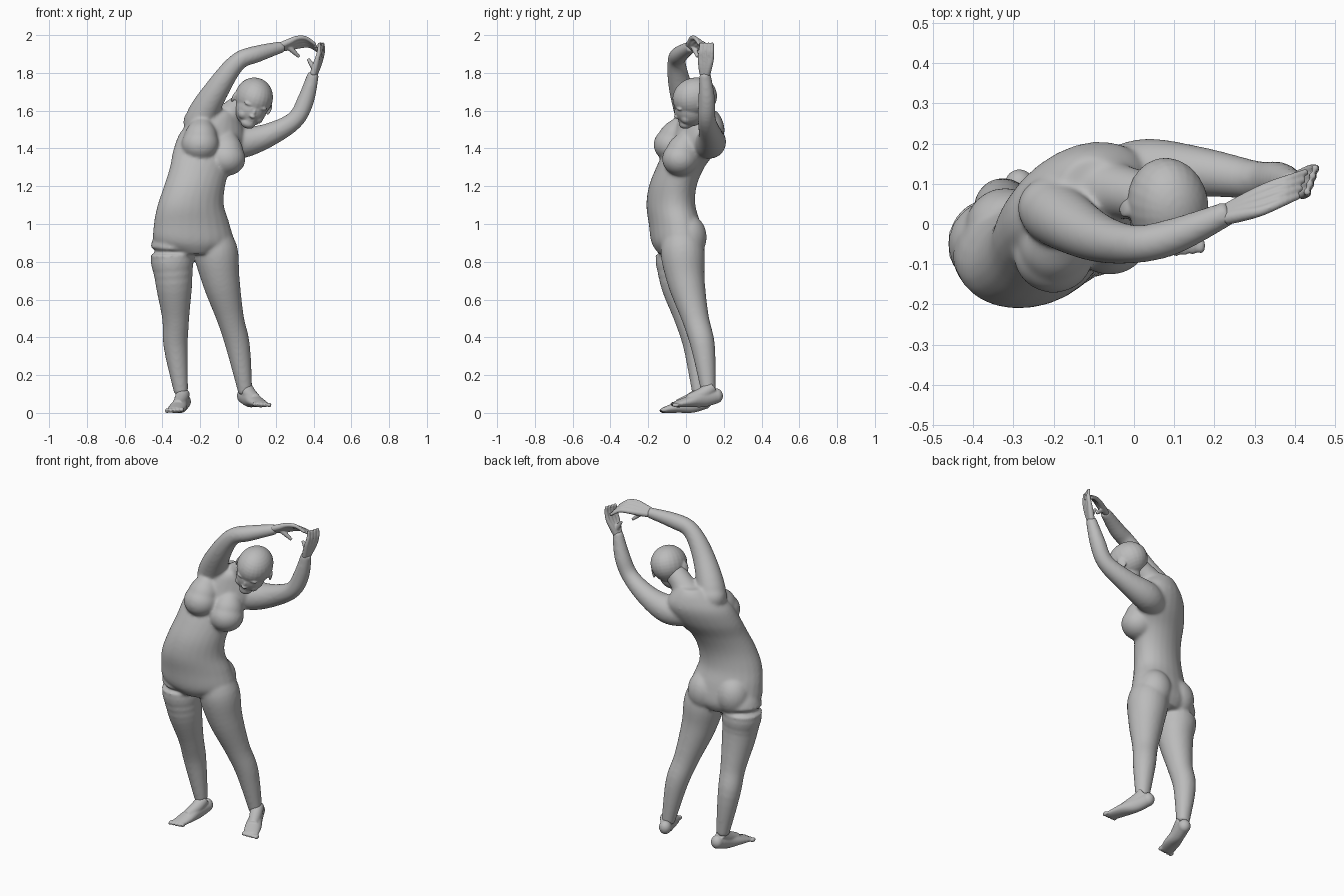
import bpy, bmesh, math
from mathutils import Vector, Matrix

if "Cube" in bpy.data.objects:
    bpy.data.objects.remove(bpy.data.objects["Cube"])

grey = (0.5, 0.5, 0.5, 1)
clay = bpy.data.materials.new("grey clay")
clay.use_nodes = True
clay.diffuse_color = grey
clay.node_tree.nodes["Principled BSDF"].inputs["Base Color"].default_value = grey


def spline(rows, steps=5):
    """Smooth curve through rows of numbers."""
    points = [Vector(row) for row in rows]
    last = len(points) - 1
    result = []
    for i in range(last):
        before, start = points[max(i - 1, 0)], points[i]
        end, after = points[i + 1], points[min(i + 2, last)]
        for step in range(steps):
            t = step / steps
            bend = 2 * before - 5 * start + 4 * end - after
            cubic = 3 * start - before - 3 * end + after
            result.append(start + (end - before) * t / 2 + bend * t ** 2 / 2 + cubic * t ** 3 / 2)
    return result + [points[last]]


def ellipse(centre, side, up, count=24):
    """Ring of points around a centre."""
    angles = [math.tau * i / count for i in range(count)]
    return [centre + side * math.cos(angle) + up * math.sin(angle) for angle in angles]


def skin(mesh, rings):
    """Bridge rings of points into a closed solid."""
    loops = [[mesh.verts.new(point) for point in ring] for ring in rings]
    faces = [mesh.faces.new(loops[0]), mesh.faces.new(loops[-1])]
    for lower, upper in zip(loops, loops[1:]):
        for i in range(len(lower)):
            faces.append(mesh.faces.new((lower[i - 1], lower[i], upper[i], upper[i - 1])))
    bmesh.ops.recalc_face_normals(mesh, faces=faces)


def limb(mesh, path, widths, heights=None):
    """Tapered solid with sections square to a smooth path."""
    rows = spline([(*point, width, height)
                   for point, width, height in zip(path, widths, heights or widths)])
    points = [Vector(row[:3]) for row in rows]
    rings = []
    for i, row in enumerate(rows):
        along = points[min(i + 1, len(points) - 1)] - points[max(i - 1, 0)]
        side = along.cross(Vector((0, 0, 1))).normalized()
        up = side.cross(along).normalized()
        rings.append(ellipse(points[i], side * row[3], up * row[4]))
    skin(mesh, rings)


def ball(mesh, centre, radii, frame=Matrix()):
    matrix = frame @ Matrix.Translation(centre) @ Matrix.Diagonal((*radii, 1))
    bmesh.ops.create_uvsphere(mesh, u_segments=24, v_segments=16, radius=1, matrix=matrix)


def finish(mesh, name, voxel, smoothing):
    """Fuse the overlapping solids of a part into one smooth skin."""
    data = bpy.data.meshes.new(name)
    mesh.to_mesh(data)
    mesh.free()
    data.materials.append(clay)
    part = bpy.data.objects.new(name, data)
    bpy.context.collection.objects.link(part)
    fuse = part.modifiers.new("fuse", 'REMESH')
    fuse.mode = 'VOXEL'
    fuse.voxel_size = voxel
    fuse.use_smooth_shade = True
    relax = part.modifiers.new("relax", 'SMOOTH')
    relax.iterations = smoothing


# torso, bending to the left and turning more with height
body = bmesh.new()
torso_path = [
    (-.23, -.04, .84, .11), (-.235, -.045, .9, .21), (-.245, -.06, 1, .205), (-.25, -.08, 1.1, .18),
    (-.23, -.07, 1.2, .167), (-.2, -.03, 1.3, .167), (-.16, .03, 1.4, .19),
    (-.13, .07, 1.5, .175), (-.1, .08, 1.6, .08)]
torso_rings = []
for x, y, z, width in spline(torso_path):
    turn = Matrix.Rotation(math.radians(25 * (z - .4)), 3, 'Z')
    depth = min(width, .07 + .3 * width)
    torso_rings.append(ellipse(Vector((x, y, z)), turn @ Vector((width, 0, 0)),
                               turn @ Vector((0, depth, 0))))
skin(body, torso_rings)

# buttocks and shoulders
for centre in ((-.32, -.01, .94), (-.14, .01, .93)):
    ball(body, centre, (.1, .1, .12))
for centre in ((-.2, .04, 1.54), (.02, .13, 1.43)):
    ball(body, centre, (.09, .08, .08))

# breasts, swelling downwards from the upper chest
for low, high in (((-.2, -.075, 1.42), (-.19, -.01, 1.54)), ((-.06, -.03, 1.345), (-.06, .02, 1.47))):
    limb(body, [high, Vector(high).lerp(Vector(low), .5), low], (.05, .085, .09))
    ball(body, low, (.1, .097, .09))

# legs: inside the pelvis, hip, thigh, knee, calf, ankle
leg_radii = (.06, .115, .1, .072, .064, .037)
right_leg = [(-.32, -.06, 1.02), (-.35, -.05, .87), (-.34, -.04, .7), (-.33, .01, .5),
             (-.33, .05, .35), (-.3, .07, .1)]
left_leg = [(-.15, -.04, 1.02), (-.12, -.02, .87), (-.09, 0, .7), (-.04, .05, .5),
            (0, .09, .35), (.04, .12, .1)]
for leg in (right_leg, left_leg):
    limb(body, leg, leg_radii)

# arms: inside the chest, shoulder, upper arm, elbow, forearm, wrist
arm_radii = (.07, .082, .063, .048, .045, .03)
right_arm = [(-.2, .05, 1.42), (-.2, .03, 1.55), (-.1, -.03, 1.73), (0, -.05, 1.86),
             (.1, -.03, 1.9), (.24, .03, 1.94)]
left_arm = [(-.09, .09, 1.42), (.02, .13, 1.43), (.16, .13, 1.47), (.3, .11, 1.55),
            (.36, .11, 1.66), (.4, .1, 1.8)]
for arm in (right_arm, left_arm):
    limb(body, arm, arm_radii)

# neck
limb(body, [(-.11, .09, 1.5), (-.03, .08, 1.59), (.05, .06, 1.65)], (.1, .067, .065))
finish(body, "body", .0085, 12)


def foot(name, heel, toe, inner):
    """Sloping foot with a round heel, an instep and five toes."""
    mesh = bmesh.new()
    heel, toe = Vector(heel), Vector(toe)
    path = [heel.lerp(toe, i / 3) for i in range(4)]
    limb(mesh, path, (.035, .038, .047, .043), (.04, .045, .03, .016))
    ball(mesh, heel, (.036, .036, .04))
    lift = Vector((0, 0, .05))
    instep = [path[0].lerp(path[1], .3) + lift, path[1] + lift / 2, path[2] + lift / 5]
    limb(mesh, instep, (.036, .036, .03))
    along = (toe - heel).normalized()
    across = along.cross(Vector((0, 0, inner))).normalized()
    for i in range(5):
        spot = toe + across * (i - 2) * .019 + along * (.016 - .006 * i)
        ball(mesh, spot, (.011, .02, .013))
    finish(mesh, name, .005, 4)


foot("right_foot", (-.285, .1, .06), (-.335, -.115, .015), -1)
foot("left_foot", (.03, .16, .09), (.125, -.055, .045), 1)

# head, tilted, turned and nodding, with the face along its own -y
head = bmesh.new()
pose = (Matrix.Translation((.08, .045, 1.655)) @ Matrix.Rotation(math.radians(18), 4, 'Y')
        @ Matrix.Rotation(math.radians(14), 4, 'Z') @ Matrix.Rotation(math.radians(12), 4, 'X'))
ball(head, (0, .005, .015), (.1, .12, .105), pose)
ball(head, (0, -.03, -.04), (.083, .085, .095), pose)
chin, nose_bridge, nose_tip = (0, -.07, -.11), (0, -.107, -.045), (0, -.113, -.06)
ball(head, chin, (.04, .04, .03), pose)
ball(head, nose_bridge, (.01, .014, .03), pose)
ball(head, nose_tip, (.017, .015, .01), pose)
for lip_height in (-.086, -.097):
    ball(head, (0, -.098, lip_height), (.024, .01, .006), pose)
for side in (-1, 1):
    brow, cheek = (side * .035, -.095, -.005), (side * .04, -.07, -.07)
    ball(head, brow, (.03, .015, .01), pose)
    ball(head, cheek, (.03, .03, .03), pose)
    ear = pose @ Matrix.Translation((side * .1, .015, -.02)) @ Matrix.Rotation(side * .4, 4, 'Z')
    ball(head, (0, 0, 0), (.009, .024, .034), ear)
finish(head, "head", .005, 6)


def hand(name, wrist, tip, across, bend):
    """Palm of four rays running on into bent fingers, with a thumb."""
    mesh = bmesh.new()
    wrist, tip, across, bend = Vector(wrist), Vector(tip), Vector(across), Vector(bend)
    knuckle = wrist.lerp(tip, .5) + bend
    for i in range(4):
        offset = across * (i - 1.5) / 1.5
        root = knuckle + offset
        end = tip + offset
        middle = root.lerp(end, .5) + bend / 2
        start = wrist + offset / 3
        limb(mesh, [start, start.lerp(root, .5), root, middle, end], (.018, .017, .013, .011, .008))
    base = wrist.lerp(knuckle, .3)
    thumb = wrist.lerp(tip, .5) - bend.normalized() * .05
    limb(mesh, [base, base.lerp(thumb, .5), thumb], (.016, .013, .008))
    finish(mesh, name, .0045, 2)


# hands meeting overhead
hand("right_hand", (.23, .025, 1.938), (.42, .1, 1.93), (.01, .03, -.02), (0, 0, .03))
hand("left_hand", (.4, .1, 1.79), (.44, .11, 1.96), (.01, .03, 0), (.01, 0, 0))
